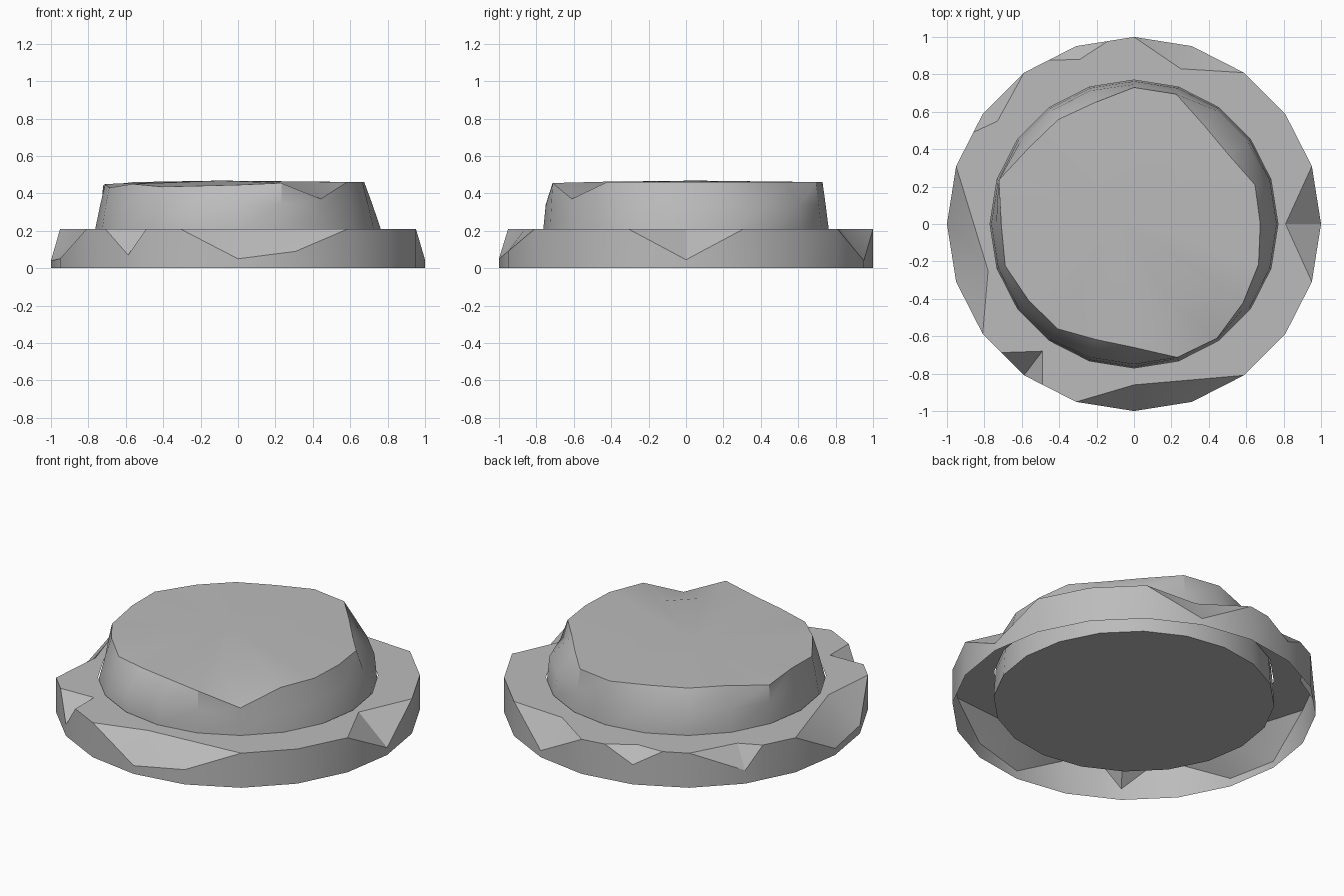
import bpy, bmesh, math
from mathutils import Vector

if "Cube" in bpy.data.objects:
    bpy.data.objects.remove(bpy.data.objects["Cube"], do_unlink=True)

SIDES = 20
stone = bpy.data.materials.new("grey_stone")
stone.use_nodes = True
stone.diffuse_color = (0.5, 0.5, 0.5, 1)
stone.node_tree.nodes["Principled BSDF"].inputs["Base Color"].default_value = (0.5, 0.5, 0.5, 1)


def corner(k, r, z):
    a = math.tau * (k % SIDES) / SIDES
    return Vector((r * math.cos(a), r * math.sin(a), z))


def on_polygon(t, z):
    """Point at a fractional corner number along the rim."""
    k = math.floor(t)
    return corner(k, 1, z).lerp(corner(k + 1, 1, z), t - k)


def pairs(loop):
    return list(zip(loop, loop[1:] + loop[:1]))


def bridge(bm, low, high):
    for (a, b), (c, d) in zip(pairs(low), pairs(high)):
        bm.faces.new((a, b, d, c))


def finish(bm, name):
    bmesh.ops.recalc_face_normals(bm, faces=bm.faces)
    bm.normal_update()
    if sum(f.normal.z * f.calc_area() for f in bm.faces if f.calc_center_median().z > 0.2) < 0:
        bmesh.ops.reverse_faces(bm, faces=bm.faces)
    mesh = bpy.data.meshes.new(name)
    bm.to_mesh(mesh)
    bm.free()
    mesh.materials.append(stone)
    ob = bpy.data.objects.new(name, mesh)
    bpy.context.collection.objects.link(ob)
    bpy.ops.object.select_all(action="DESELECT")
    ob.select_set(True)
    bpy.context.view_layer.objects.active = ob
    bpy.ops.object.shade_smooth_by_angle(angle=math.radians(30))


# Chipped lower ring, open underneath
RING_TOP = 0.21
# start, end, inner point, lowered rim corners
chips = [
    (3, 5, (0.25, 0.83), {4: 0.04}),
    (5.45, 6.53, (-0.29, 0.88), {6: 0.12}),
    (7, 8.35, (-0.73, 0.55), {8: 0.08}),
    (9, 12, (-0.78, -0.25), {10: 0.04, 11: 0.05}),
    (12.45, 13.35, (-0.49, -0.68), {13: 0.07}),
    (14, 17, (0, -0.86), {15: 0.05, 16: 0.09}),
    (19, 21, (0.81, 0), {20: 0.045}),
]
drops = {k: z for c in chips for k, z in c[3].items()}
stops = set(range(1, SIDES + 1))
for start, end, _, _ in chips:
    stops |= {start, end if end <= SIDES else end - SIDES}
stops = sorted(stops)

bm = bmesh.new()
rim = {t: bm.verts.new(on_polygon(t, drops.get(t, RING_TOP))) for t in stops}
foot = [bm.verts.new(on_polygon(t, 0)) for t in stops]
bridge(bm, foot, list(rim.values()))
outline = {t: rim[t] for t in stops if t not in drops}
rim[SIDES + 1] = rim[1]
for start, end, (x, y), _ in chips:
    inner = bm.verts.new((x, y, RING_TOP))
    span = [t for t in sorted(rim) if start <= t <= end]
    for a, b in zip(span, span[1:]):
        bm.faces.new((rim[a], rim[b], inner))
    outline[start + 0.01] = inner
outer = [outline[t] for t in sorted(outline)]
hole = [bm.verts.new(corner(k, 0.77, RING_TOP)) for k in range(SIDES)]
edges = []
for a, b in pairs(outer) + pairs(hole):
    edges.append(bm.edges.get((a, b)) or bm.edges.new((a, b)))
bmesh.ops.triangle_fill(bm, edges=edges, use_beauty=True, normal=(0, 0, 1))
finish(bm, "lower_ring")

# Upper drum with a worn, uneven shoulder
top_r = [0.675, 0.68, 0.627, 0.645, 0.73, 0.73, 0.682, 0.69, 0.694, 0.76,
         0.71, 0.724, 0.696, 0.693, 0.65, 0.66, 0.75, 0.755, 0.72, 0.70]
top_z = {9: 0.44, 10: 0.45, 11: 0.43, 12: 0.45, 13: 0.435, 14: 0.44, 15: 0.445, 16: 0.455, 17: 0.37}
worn = {2, 3, 6, 7, 8, 14, 15}

bm = bmesh.new()
base = [bm.verts.new(corner(k, 0.773, 0.05)) for k in range(SIDES)]
waist = [bm.verts.new(corner(k, 0.763, RING_TOP)) for k in range(SIDES)]
shoulder = [bm.verts.new(corner(k, 0.75 if k in worn else (0.763 + r) / 2, 0.34 if k != 17 else 0.29))
            for k, r in enumerate(top_r)]
crown = [bm.verts.new(corner(k, r, top_z.get(k, 0.46))) for k, r in enumerate(top_r)]
bm.faces.new(base[::-1])
bridge(bm, base, waist)
bridge(bm, waist, shoulder)
bridge(bm, shoulder, crown)

# Top surface with one broken corner
dent = [bm.verts.new((0.2, -0.44, 0.462)), bm.verts.new((0.35, -0.29, 0.463))]
centre = bm.verts.new((-0.1, 0.05, 0.468))
for a, b in pairs(crown[:17] + dent + crown[18:]):
    bm.faces.new((a, b, centre))
for a, b in pairs([crown[16]] + dent + [crown[18]])[:3]:
    bm.faces.new((b, a, crown[17]))
finish(bm, "upper_drum")
